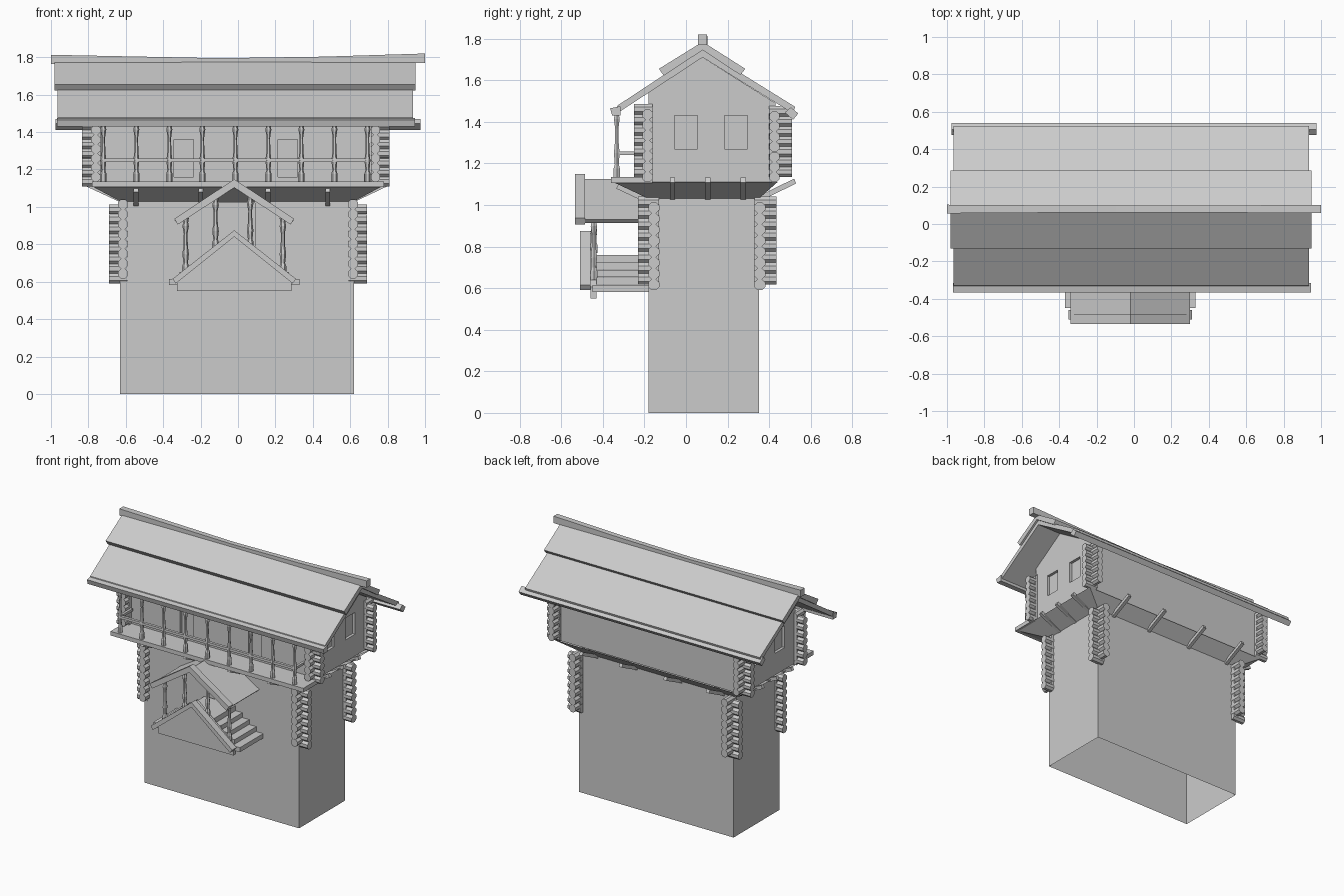
import bpy, bmesh, math
from mathutils import Vector

if "Cube" in bpy.data.objects:
    bpy.data.objects.remove(bpy.data.objects["Cube"])


class Part:
    """Collects prisms, boxes, beams and turned posts into one named object."""
    def __init__(self, name):
        self.name, self.bm = name, bmesh.new()

    def loft(self, a, b, cap=True):
        va = [self.bm.verts.new(p) for p in a]
        vb = [self.bm.verts.new(p) for p in b]
        n = len(va)
        for i in range(n):
            j = (i + 1) % n
            self.bm.faces.new((va[i], va[j], vb[j], vb[i]))
        if cap:
            self.bm.faces.new(va[::-1])
            self.bm.faces.new(vb)

    def prism(self, prof, axis, a, b):
        # profile is (y, z) for axis x and (x, z) for axis y
        f = (lambda p, t: (t, p[0], p[1])) if axis == 'x' else (lambda p, t: (p[0], t, p[1]))
        self.loft([f(p, a) for p in prof], [f(p, b) for p in prof])

    def box(self, x0, x1, y0, y1, z0, z1, cap=True):
        r = [(x0, y0), (x1, y0), (x1, y1), (x0, y1)]
        self.loft([(x, y, z0) for x, y in r], [(x, y, z1) for x, y in r], cap)

    def beam(self, p, q, w, h):
        p, q = Vector(p), Vector(q)
        d = (q - p).normalized()
        s = d.cross(Vector((0, 0, 1))).normalized() * w / 2
        u = s.cross(d).normalized() * h / 2
        ring = [s + u, s - u, -s - u, -s + u]
        self.loft([p + o for o in ring], [q + o for o in ring])

    def post(self, x, y, z0, z1, prof, sides=6):
        rings = [[self.bm.verts.new((x + r * math.cos(math.tau * k / sides),
                                     y + r * math.sin(math.tau * k / sides),
                                     z0 + t * (z1 - z0))) for k in range(sides)] for t, r in prof]
        for a, b in zip(rings, rings[1:]):
            for k in range(sides):
                j = (k + 1) % sides
                self.bm.faces.new((a[k], a[j], b[j], b[k]))
        self.bm.faces.new(rings[0][::-1])
        self.bm.faces.new(rings[-1])

    def done(self):
        bmesh.ops.recalc_face_normals(self.bm, faces=self.bm.faces[:])
        me = bpy.data.meshes.new(self.name)
        self.bm.to_mesh(me)
        self.bm.free()
        ob = bpy.data.objects.new(self.name, me)
        bpy.context.collection.objects.link(ob)
        return ob


def carve(ob, cutter):
    cutter.hide_render = True
    m = ob.modifiers.new("recess", 'BOOLEAN')
    m.operation, m.object, m.solver = 'DIFFERENCE', cutter, 'EXACT'
    bpy.context.view_layer.objects.active = ob
    bpy.ops.object.modifier_apply(modifier=m.name)
    bpy.data.objects.remove(cutter)


# lower tower with recessed door, open at top and bottom
p = Part("tower_body"); p.box(-.63, .62, -.18, .35, 0, 1.04); tower = p.done()
c = Part("door_cutter"); c.box(-.12, .09, -.25, -.16, .74, 1.02); carve(tower, c.done())
bm = bmesh.new(); bm.from_mesh(tower.data)
bmesh.ops.delete(bm, geom=[f for f in bm.faces if abs(f.normal.z) > .9
                           and (f.calc_center_median().z < .01 or f.calc_center_median().z > 1.03)],
                 context='FACES_ONLY')
bm.to_mesh(tower.data); bm.free()

# flared underside and balcony floor
def rect(x0, x1, y0, y1, z):
    return [(x0, y0, z), (x1, y0, z), (x1, y1, z), (x0, y1, z)]
p = Part("flared_underside")
p.loft(rect(-.63, .62, -.18, .35, 1.03), rect(-.78, .77, -.35, .44, 1.11), False)
p.done()
p = Part("balcony_floor"); p.box(-.78, .78, -.36, -.16, 1.105, 1.135); p.done()

# upper storey with window recesses
p = Part("upper_storey")
p.prism([(-.18, 1.11), (.43, 1.11), (.43, 1.49), (.08, 1.71), (-.18, 1.54)], 'x', -.76, .74)
upper = p.done()
c = Part("window_cutter")
for y in (0, .24):
    for x in (-.76, .74):
        c.box(x - .02, x + .02, y - .055, y + .055, 1.27, 1.43)
for x in (-.29, .265):
    c.box(x - .052, x + .052, -.22, -.16, 1.16, 1.36)
carve(upper, c.done())

# crossed log ends at the corners
def octagon(u, v, r):
    return [(u + r * math.cos(math.pi * (k + .5) / 4), v + r * math.sin(math.pi * (k + .5) / 4)) for k in range(8)]

def log_corner(name, cx, cy, ex, ey, z0, z1, n):
    part, h = Part(name), (z1 - z0) / (n + .5)
    ix, iy = math.copysign(.025, ex - cx), math.copysign(.025, ey - cy)
    for i in range(n):
        z = z0 + h * (i + .5)
        part.prism(octagon(cy, z, h * .54), 'x', cx - ix, ex)
        part.prism(octagon(cx, z + h / 2, h * .54), 'y', cy - iy, ey)
    part.done()

for side, lx, ltip, ux, utip in (("left", -.615, -.69, -.76, -.835), ("right", .615, .69, .735, .81)):
    log_corner("lower_logs_front_" + side, lx, -.155, ltip, -.23, .59, 1.04, 8)
    log_corner("lower_logs_back_" + side, lx, .355, ltip, .435, .59, 1.04, 8)
    log_corner("upper_logs_front_" + side, ux, -.185, utip, -.25, 1.11, 1.485, 7)
    log_corner("upper_logs_back_" + side, ux, .425, utip, .51, 1.11, 1.475, 7)

# slanted brackets under the overhang
p = Part("brackets")
for x in (-.545, -.2, .16, .48):
    p.beam((x, -.17, 1.015), (x, -.33, 1.09), .025, .025)
    p.beam((x, .34, 1.025), (x, .525, 1.115), .025, .025)
for y in (-.065, .105, .275):
    p.beam((-.6, y, 1.025), (-.815, y, 1.125), .025, .025)
    p.beam((.59, y, 1.025), (.79, y, 1.12), .025, .025)
p.done()

# balcony posts and rails
turned = [(0, .017), (.14, .017), (.2, .011), (.36, .016), (.5, .011), (.72, .009), (.86, .016), (.92, .012), (1, .016)]
p = Part("balcony_posts")
for i in range(9):
    p.post(-.72 + i * .1765, -.333, 1.13, 1.46, turned)
p.done()
p = Part("balcony_rails")
p.box(-.73, .70, -.345, -.325, 1.24, 1.258)
for x in (-.72, .692):
    p.box(x - .009, x + .009, -.34, -.2, 1.24, 1.258)
p.done()

# roof: lower layer, upper layer, eave boards, sagging ridge beam
p = Part("roof_lower")
p.prism([(.08, 1.748), (-.33, 1.478), (-.34, 1.435), (.08, 1.71), (.515, 1.44), (.525, 1.472)], 'x', -.965, .935)
p.done()
p = Part("roof_upper")
p.prism([(.08, 1.785), (-.13, 1.655), (-.107, 1.622), (.08, 1.745), (.262, 1.625), (.285, 1.655)], 'x', -.98, .95)
p.done()
p = Part("eave_boards")
p.prism([(-.365, 1.465), (-.315, 1.475), (-.315, 1.43), (-.355, 1.43)], 'x', -.967, .945)
p.prism([(.505, 1.47), (.54, 1.44), (.515, 1.41), (.475, 1.445)], 'x', -.975, .977)
p.done()
p = Part("ridge_beam")
ridge = [(-1, 1.813, .023), (-.55, 1.804, .02), (-.1, 1.795, .018), (.45, 1.803, .019), (1, 1.82, .022)]
for (x0, z0, w0), (x1, z1, w1) in zip(ridge, ridge[1:]):
    ends = [[(x, .08 - w, z - .05), (x, .08 + w, z - .05), (x, .08 + w, z), (x, .08 - w, z)]
            for x, z, w in ((x0, z0, w0), (x1, z1, w1))]
    p.loft(*ends)
bmesh.ops.remove_doubles(p.bm, verts=p.bm.verts[:], dist=1e-4)
p.done()

# porch roof with front barge boards
CX = -.02
def chevron(part, half, top, eave, drop, y0, y1):
    part.prism([(CX - half, eave), (CX, top), (CX + half, eave), (CX + half - .018, eave - drop * .7),
                (CX, top - drop), (CX - half + .018, eave - drop * .7)], 'y', y0, y1)
p = Part("porch_barge_boards"); chevron(p, .32, 1.148, .937, .045, -.535, -.485); p.done()
p = Part("porch_roof"); chevron(p, .32, 1.125, .93, .025, -.485, -.175); p.done()

# stair front panel with sloping handrail boards
p = Part("stair_front_panel")
p.prism([(CX - .305, .55), (CX + .305, .55), (CX + .305, .605), (CX, .865), (CX - .305, .605)], 'y', -.46, -.43)
p.done()
p = Part("stair_handrails"); chevron(p, .33, .875, .615, .035, -.51, -.46); p.done()

# steps rising from both sides to the landing
p = Part("stair_steps")
for i in range(4):
    outer, z = .35 - i * .056, .615 + i * .036
    for s in (-1, 1):
        xs = sorted((CX + s * outer, CX + s * (outer - .085)))
        p.box(*xs, -.45 if i == 0 else -.43, -.175, z - .033, z)
p.box(CX - .126, CX + .126, -.43, -.175, .722, .76)
p.done()

# porch posts
p = Part("porch_posts")
for x, z0, z1 in ((-.28, .64, .94), (.24, .64, .94), (-.12, .77, 1.05), (.065, .77, 1.06)):
    p.post(x, -.443, z0, z1, [(t, r * 1.1) for t, r in turned])
p.done()
